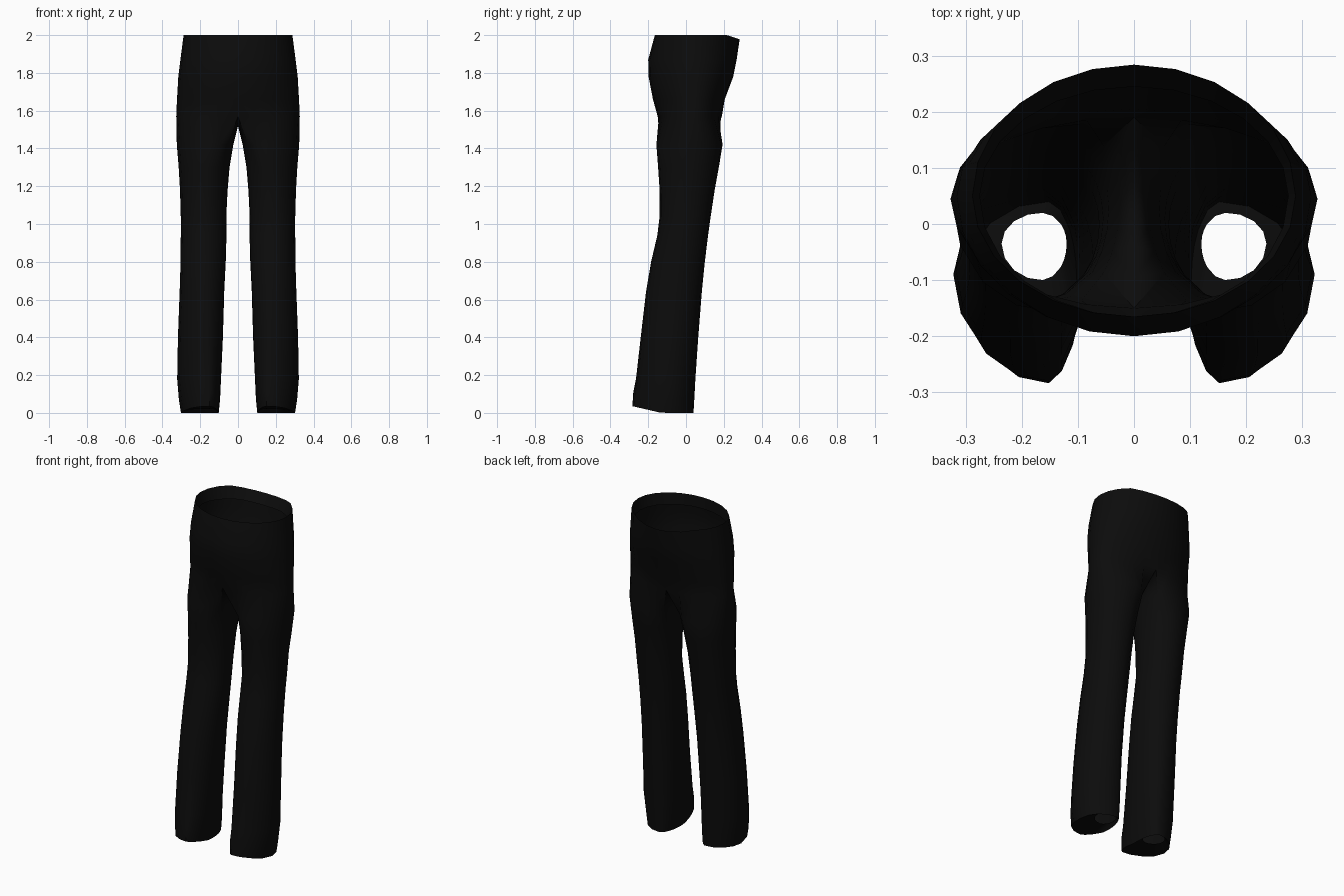
import bpy, bmesh
from math import radians, sin, cos

default_cube = bpy.data.objects.get("Cube")
if default_cube:
    bpy.data.objects.remove(default_cube, do_unlink=True)

OUTER, INNER = 12, 5          # segments around the outside, points on the inseam


def make_material(name, colour):
    mat = bpy.data.materials.new(name)
    mat.use_nodes = True
    mat.diffuse_color = colour
    mat.node_tree.nodes["Principled BSDF"].inputs["Base Color"].default_value = colour
    return mat


def arc_point(angle, inner, outer, front, back, mid_x, mid_y):
    """Point on a loop made of four quarter ellipses; 0 degrees is the outer side."""
    c, s = cos(radians(angle)), sin(radians(angle))
    x = mid_x + c * ((outer - mid_x) if c > 0 else (mid_x - inner))
    y = mid_y + s * ((back - mid_y) if s > 0 else (mid_y - front))
    return x, y


def hip_ring(z, outer, front, back, mid_y):
    """Open half loop from the front centre round the side to the back centre."""
    pts = []
    for k in range(OUTER + 1):
        x, y = arc_point(-90 + 180 * k / OUTER, 0, outer, front, back, 0, mid_y)
        if k in (0, OUTER):
            x = 0
        pts.append((x, y, z - max(0, y - 0.22) * 0.35 if z > 1.9 else z))
    return pts


def leg_ring(z, inner, outer, front, back, mid_x, mid_y):
    """Closed loop round one leg, starting at the front of the inseam."""
    angles = [-140 + 280 * k / OUTER for k in range(OUTER + 1)]
    angles += [140 + 80 * k / (INNER + 1) for k in range(1, INNER + 1)]
    pts = []
    for a in angles:
        x, y = arc_point(a, inner, outer, front, back, mid_x, mid_y)
        lift = max(0, -0.13 - y) * 0.23 if z < 0.15 else 0
        pts.append((x, y, z + lift))
    return pts


# Waist lip, then hips: height, half width, front, back, middle depth
hips = [
    (1.93, 0.275, -0.165, 0.245, 0.05),
    (2.0, 0.288, -0.165, 0.284, 0.05),
    (1.87, 0.305, -0.2, 0.268, 0.05),
    (1.78, 0.316, -0.198, 0.25, 0.05),
    (1.66, 0.323, -0.175, 0.205, 0.05),
]
# Legs: height, inner, outer, front, back, middle across, middle depth
legs = [
    (1.42, 0.025, 0.324, -0.157, 0.194, 0.15, 0.04),
    (1.3, 0.045, 0.314, -0.148, 0.174, 0.165, 0.03),
    (1.18, 0.055, 0.307, -0.14, 0.152, 0.175, 0.01),
    (1.04, 0.062, 0.303, -0.14, 0.131, 0.18, 0),
    (0.94, 0.061, 0.303, -0.152, 0.117, 0.18, -0.02),
    (0.8, 0.065, 0.304, -0.185, 0.1, 0.18, -0.04),
    (0.64, 0.073, 0.309, -0.212, 0.084, 0.175, -0.06),
    (0.4, 0.08, 0.318, -0.24, 0.065, 0.17, -0.08),
    (0.18, 0.09, 0.322, -0.265, 0.05, 0.16, -0.09),
    (0.07, 0.095, 0.313, -0.28, 0.044, 0.155, -0.1),
    (0, 0.102, 0.302, -0.284, 0.04, 0.155, -0.1),
    (0.02, 0.12, 0.236, -0.1, 0.02, 0.165, -0.035),   # turned-in hem
]

bm = bmesh.new()


def add_ring(points):
    return [bm.verts.new(p) for p in points]


def bridge(a, b, closed):
    n = len(a) if closed else OUTER + 1
    for k in range(n if closed else n - 1):
        j = (k + 1) % n
        bm.faces.new((a[k], a[j], b[j], b[k]))


# Crotch loop: lower hips closed by a saddle on the centre line
crotch = hip_ring(1.57, 0.327, -0.15, 0.19, 0.045)
for k in range(1, INNER + 1):
    t = k / (INNER + 1)
    crotch.append((0, 0.19 - 0.34 * t, 1.57 - 0.05 * sin(radians(180 * t))))

rings = [add_ring(hip_ring(*h)) for h in hips] + [add_ring(crotch)]
for a, b in zip(rings, rings[1:]):
    bridge(a, b, False)
tubes = [rings[-1]] + [add_ring(leg_ring(*l)) for l in legs]
for a, b in zip(tubes, tubes[1:]):
    bridge(a, b, True)

bmesh.ops.recalc_face_normals(bm, faces=bm.faces[:])
# Keep the cloth facing outwards: the side of the hip must point to +x
side_face = max(bm.faces, key=lambda f: f.calc_center_median().x)
if side_face.normal.x < 0:
    bmesh.ops.reverse_faces(bm, faces=bm.faces[:])

mesh = bpy.data.meshes.new("trousers")
bm.to_mesh(mesh)
bm.free()
trousers = bpy.data.objects.new("trousers", mesh)
bpy.context.collection.objects.link(trousers)
mesh.materials.append(make_material("black cloth", (0.0035, 0.0035, 0.0035, 1)))

# Second half by mirroring
mirror = trousers.modifiers.new("mirror", "MIRROR")
mirror.use_axis[0] = True
mirror.use_clip = True
mirror.merge_threshold = 0.001

bpy.context.view_layer.objects.active = trousers
trousers.select_set(True)
bpy.ops.object.shade_smooth_by_angle(angle=radians(50))
